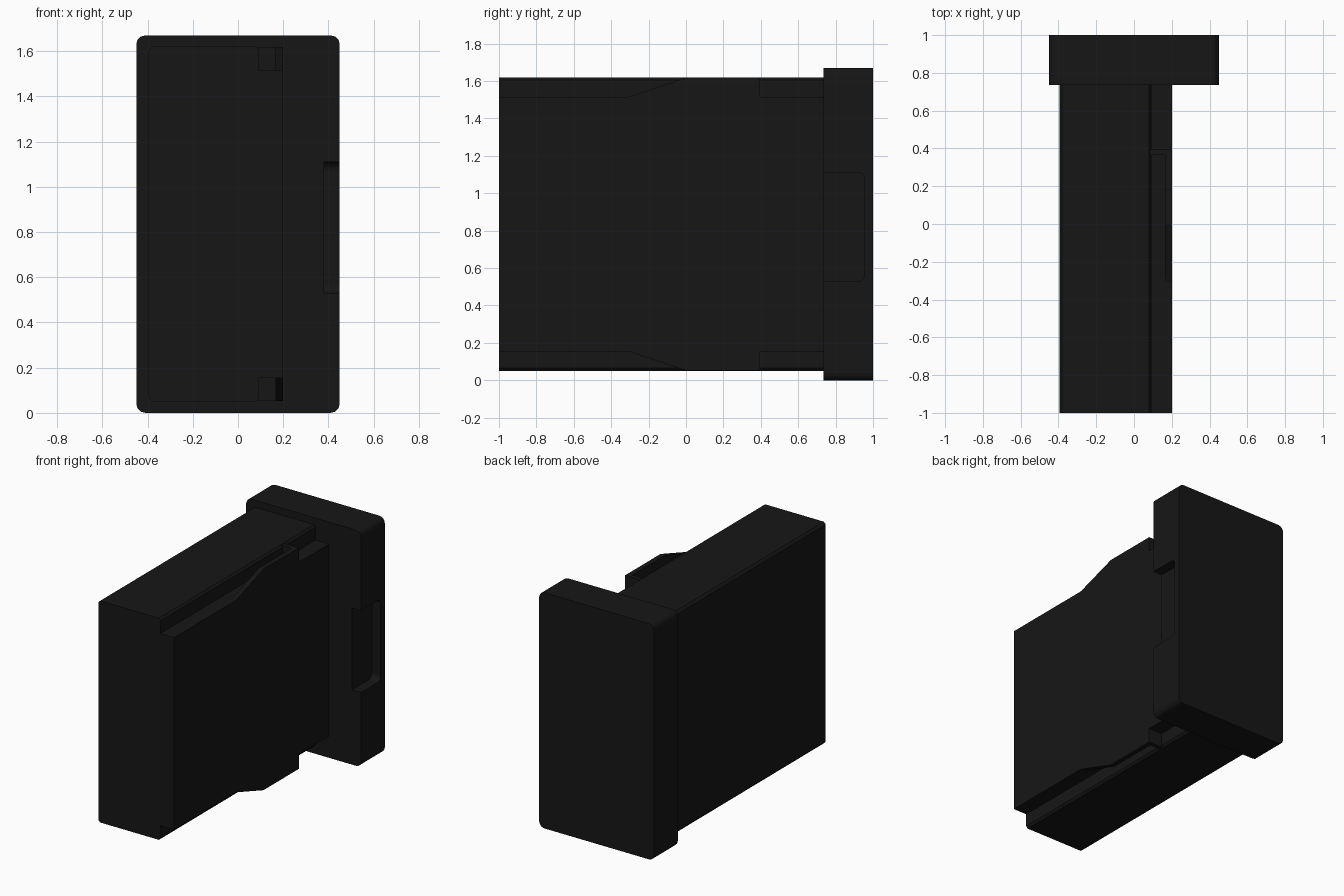
import bpy, bmesh, math

if "Cube" in bpy.data.objects:
    bpy.data.objects.remove(bpy.data.objects["Cube"])

MID = 0.835  # mirror height for top/bottom features

black = bpy.data.materials.new("black_plastic")
black.diffuse_color = (0.008, 0.008, 0.008, 1)
black.use_nodes = True
black.node_tree.nodes["Principled BSDF"].inputs["Base Color"].default_value = black.diffuse_color


def prism(name, pts, axis, lo, hi):
    """Extrude a profile: axis 'y' takes (x, z) points, axis 'x' takes (y, z) points."""
    place = (lambda a, b, t: (a, t, b)) if axis == 'y' else (lambda a, b, t: (t, a, b))
    bm = bmesh.new()
    face = bm.faces.new([bm.verts.new(place(a, b, lo)) for a, b in pts])
    ext = bmesh.ops.extrude_face_region(bm, geom=[face])
    verts = [g for g in ext['geom'] if isinstance(g, bmesh.types.BMVert)]
    d = hi - lo
    bmesh.ops.translate(bm, verts=verts, vec=(0, d, 0) if axis == 'y' else (d, 0, 0))
    bmesh.ops.recalc_face_normals(bm, faces=bm.faces)
    mesh = bpy.data.meshes.new(name)
    bm.to_mesh(mesh)
    bm.free()
    mesh.materials.append(black)
    ob = bpy.data.objects.new(name, mesh)
    bpy.context.collection.objects.link(ob)
    return ob


def mirrored(upper):
    """Close an upper half profile with its reflection about MID."""
    return upper + [(a, 2 * MID - b) for a, b in reversed(upper)]


def arc(cx, cz, r, start, n):
    return [(cx + r * math.cos(math.radians(start - 90 * i / n)),
             cz + r * math.sin(math.radians(start - 90 * i / n))) for i in range(n + 1)]


def boolean(target, other, op):
    m = target.modifiers.new(op.lower(), 'BOOLEAN')
    m.operation, m.object, m.solver = op, other, 'EXACT'
    bpy.context.view_layer.objects.active = target
    bpy.ops.object.modifier_apply(modifier=m.name)
    bpy.data.objects.remove(other, do_unlink=True)


# Main body with stepped rail grooves along its right edges
body = prism("body", mirrored([(-0.395, 1.605), (-0.38, 1.62), (0.08, 1.62),
                               (0.093, 1.605), (0.093, 1.515), (0.18, 1.515)]),
             'y', -1, 0.745)

# Side plate whose ramped lips rise beside the grooves
plate = prism("side_plate", mirrored([(-1, 1.515), (-0.31, 1.515), (0, 1.618),
                                      (0.395, 1.618), (0.395, 1.515), (0.745, 1.515)]),
              'x', 0.165, 0.2)
boolean(body, plate, 'UNION')

# Small walls closing each groove at the end of the lip
for z0, z1 in ((1.45, 1.618), (0.052, 0.22)):
    wall = prism("groove_stop", [(0.085, z0), (0.18, z0), (0.18, z1), (0.085, z1)],
                 'y', 0.365, 0.395)
    boolean(body, wall, 'UNION')

# End cap with rounded long edges
R = 0.04
cap = prism("end_cap", mirrored(arc(-0.45 + R, 1.67 - R, R, 180, 3)
                                + arc(0.45 - R, 1.67 - R, R, 90, 3)), 'y', 0.735, 1)

# Finger notch in the cap's right edge
cut = prism("notch_cutter", [(0.70, 0.53), (0.70, 1.11)]
            + arc(0.92, 1.075, 0.035, 90, 4) + arc(0.92, 0.565, 0.035, 0, 4), 'x', 0.38, 0.5)
boolean(cap, cut, 'DIFFERENCE')
